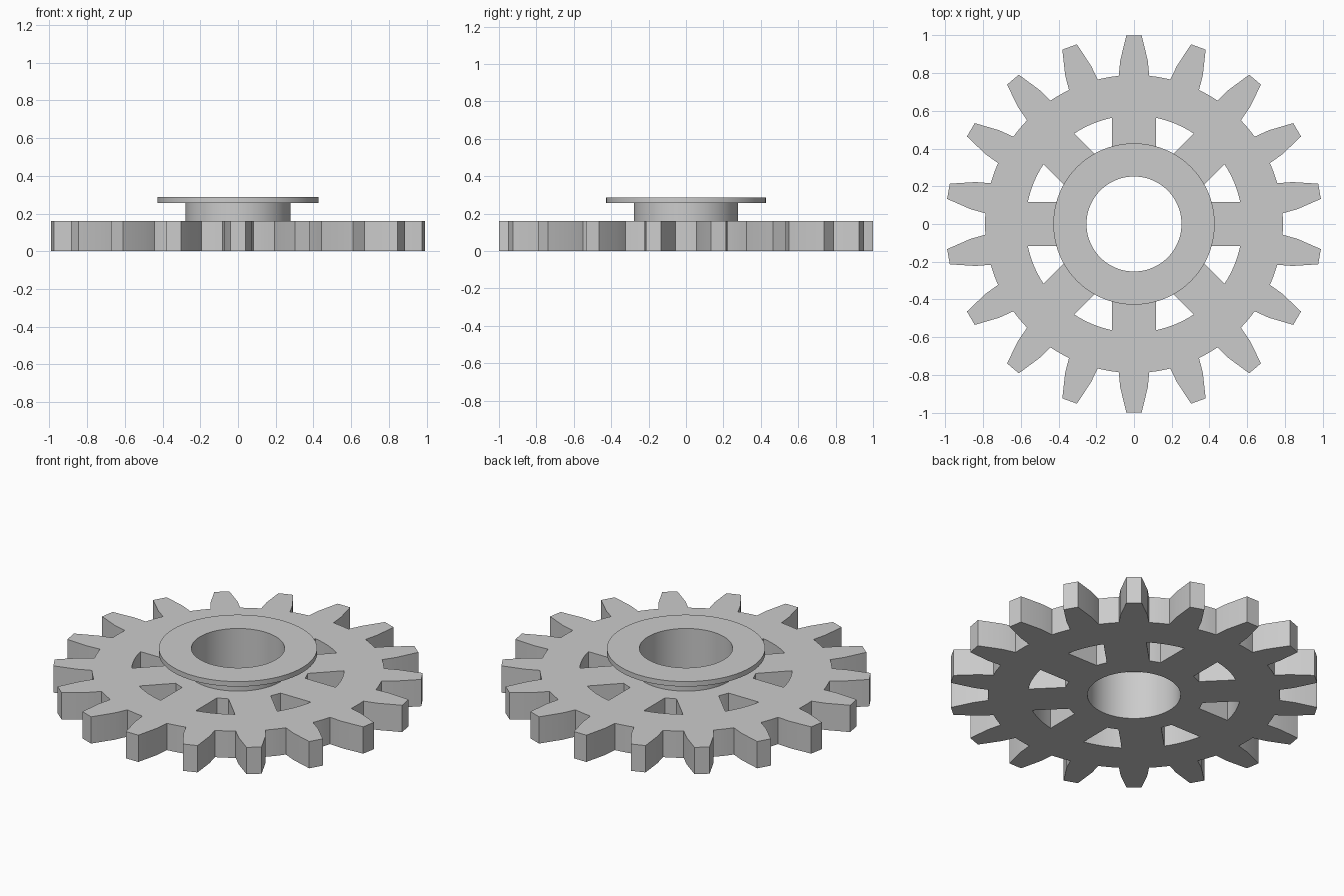
import bpy, bmesh
from math import pi, cos, sin, asin, radians

cube = bpy.data.objects.get("Cube")
if cube:
    bpy.data.objects.remove(cube, do_unlink=True)

TEETH, SPOKES, SEGMENTS = 18, 8, 96
ROOT_R, TIP_R, BORE_R = 0.79, 1.0, 0.252
WINDOW_IN, WINDOW_OUT, SPOKE_HALF = 0.38, 0.575, 0.116
GEAR_TOP, FLANGE_LOW, FLANGE_TOP = 0.16, 0.257, 0.287
HUB_R, FLANGE_R = 0.278, 0.428

grey = bpy.data.materials.new("plain grey")
grey.use_nodes = True
colour = (0.6, 0.6, 0.6, 1)
grey.diffuse_color = colour
grey.node_tree.nodes["Principled BSDF"].inputs["Base Color"].default_value = colour


def polar(r, a):
    return (r * cos(a), r * sin(a))


def arc(r, a0, a1, n):
    return [polar(r, a0 + (a1 - a0) * i / n) for i in range(n + 1)]


def finish(obj):
    bm = bmesh.new()
    bm.from_mesh(obj.data)
    bmesh.ops.remove_doubles(bm, verts=bm.verts, dist=0.0001)
    bmesh.ops.recalc_face_normals(bm, faces=bm.faces)
    bm.to_mesh(obj.data)
    bm.free()
    obj.data.materials.clear()
    obj.data.materials.append(grey)
    bpy.ops.object.select_all(action="DESELECT")
    obj.select_set(True)
    bpy.context.view_layer.objects.active = obj
    bpy.ops.object.shade_smooth_by_angle(angle=radians(20))


# Toothed outline: each tooth has bent flanks, followed by a root arc
outline = []
pitch = 2 * pi / TEETH
flank = [(ROOT_R, 0.081), (0.87, 0.073), (TIP_R, 0.041)]
for t in range(TEETH):
    mid = pi / 2 + t * pitch
    outline += [polar(r, mid - asin(w / r)) for r, w in flank]
    outline += [polar(r, mid + asin(w / r)) for r, w in reversed(flank)]
    half = asin(flank[0][1] / ROOT_R)
    outline += arc(ROOT_R, mid + half, mid + pitch - half, 4)[1:-1]

# Bore and the windows between parallel-sided spokes
loops = [outline, arc(BORE_R, 0, 2 * pi, SEGMENTS)[:-1]]
step = 2 * pi / SPOKES
inner, outer = asin(SPOKE_HALF / WINDOW_IN), asin(SPOKE_HALF / WINDOW_OUT)
for s in range(SPOKES):
    a, b = s * step, (s + 1) * step
    loops.append(arc(WINDOW_OUT, a + outer, b - outer, 8)
                 + arc(WINDOW_IN, b - inner, a + inner, 3))

# Gear plate: filled outline with holes, extruded
curve = bpy.data.curves.new("gear_outline", "CURVE")
curve.dimensions = "2D"
curve.fill_mode = "BOTH"
curve.extrude = GEAR_TOP / 2
for pts in loops:
    spline = curve.splines.new("POLY")
    spline.points.add(len(pts) - 1)
    for p, (x, y) in zip(spline.points, pts):
        p.co = (x, y, 0, 1)
    spline.use_cyclic_u = True
helper = bpy.data.objects.new("gear_outline", curve)
bpy.context.collection.objects.link(helper)
bpy.context.view_layer.update()
mesh = bpy.data.meshes.new_from_object(
    helper.evaluated_get(bpy.context.evaluated_depsgraph_get()))
bpy.data.objects.remove(helper, do_unlink=True)
for v in mesh.vertices:
    v.co.z += GEAR_TOP / 2
gear = bpy.data.objects.new("gear_plate", mesh)
bpy.context.collection.objects.link(gear)
finish(gear)

# Hub with flange: a closed profile turned about the axis
profile = [(BORE_R, GEAR_TOP), (HUB_R, GEAR_TOP), (HUB_R, FLANGE_LOW),
           (FLANGE_R, FLANGE_LOW), (FLANGE_R, FLANGE_TOP), (BORE_R, FLANGE_TOP)]
bm = bmesh.new()
rings = [[bm.verts.new((*polar(r, 2 * pi * i / SEGMENTS), z)) for r, z in profile]
         for i in range(SEGMENTS)]
n = len(profile)
for i in range(SEGMENTS):
    a, b = rings[i], rings[(i + 1) % SEGMENTS]
    for k in range(n):
        m = (k + 1) % n
        bm.faces.new((a[k], b[k], b[m], a[m]))
mesh = bpy.data.meshes.new("flanged_hub")
bm.to_mesh(mesh)
bm.free()
hub = bpy.data.objects.new("flanged_hub", mesh)
bpy.context.collection.objects.link(hub)
finish(hub)
